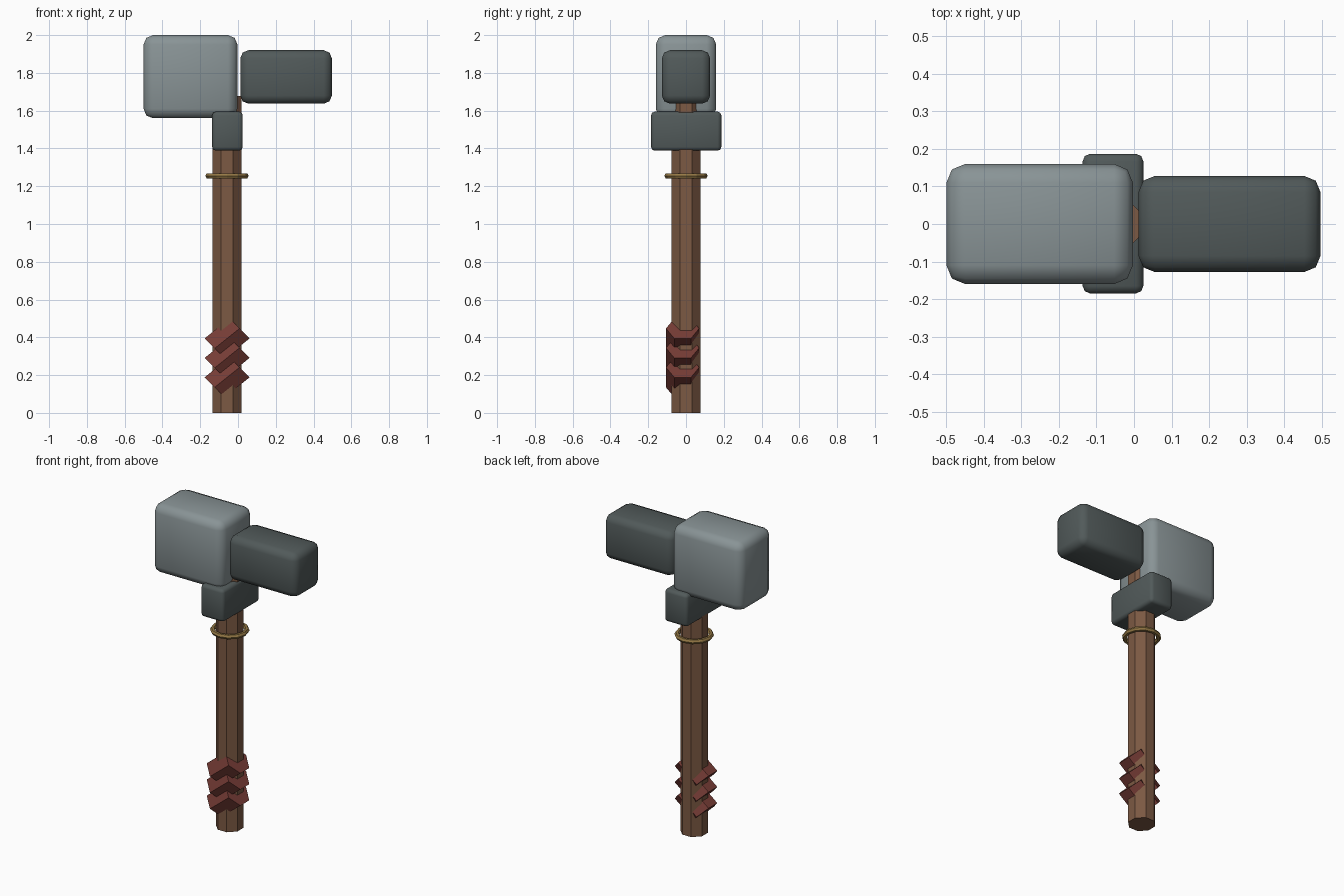
import bpy, bmesh, math
from mathutils import Matrix, Vector

if "Cube" in bpy.data.objects:
    bpy.data.objects.remove(bpy.data.objects["Cube"])

AXIS_X = -0.058  # handle axis


def material(name, rgb):
    m = bpy.data.materials.new(name)
    m.diffuse_color = (*rgb, 1.0)
    m.use_nodes = True
    m.node_tree.nodes["Principled BSDF"].inputs["Base Color"].default_value = m.diffuse_color
    return m


WOOD = material("brown wood", (0.20, 0.10, 0.056))
LIGHT = material("light grey stone", (0.25, 0.295, 0.305))
DARK = material("dark grey stone", (0.083, 0.102, 0.102))
RED = material("red leather", (0.18, 0.045, 0.036))
BRASS = material("brass", (0.30, 0.19, 0.06))


def add_mesh(name, bm, mat):
    bmesh.ops.recalc_face_normals(bm, faces=bm.faces)
    me = bpy.data.meshes.new(name)
    bm.to_mesh(me)
    bm.free()
    me.materials.append(mat)
    ob = bpy.data.objects.new(name, me)
    bpy.context.collection.objects.link(ob)
    return ob


def rounded_block(name, lo, hi, bevel, mat):
    lo, hi = Vector(lo), Vector(hi)
    bm = bmesh.new()
    bmesh.ops.create_cube(bm, size=1.0, matrix=Matrix.Translation((lo + hi) / 2)
                          @ Matrix.Diagonal((*(hi - lo), 1.0)))
    bmesh.ops.bevel(bm, geom=bm.edges[:], offset=bevel, segments=2,
                    profile=0.5, affect='EDGES')
    for f in bm.faces:
        f.smooth = True
    return add_mesh(name, bm, mat)


def prism(name, sides, phase, matrix, mat):
    # unit prism, radius 1, z from -0.5 to 0.5, placed by a matrix
    bm = bmesh.new()
    rings = []
    for z in (-0.5, 0.5):
        angles = [phase + 2 * math.pi * i / sides for i in range(sides)]
        rings.append([bm.verts.new(matrix @ Vector((math.cos(a), math.sin(a), z)))
                      for a in angles])
    low, top = rings
    bm.faces.new(low[::-1])
    bm.faces.new(top)
    for i in range(sides):
        j = (i + 1) % sides
        bm.faces.new((low[i], low[j], top[j], top[i]))
    return add_mesh(name, bm, mat)


# Octagonal handle with flats facing the axes
prism("handle", 8, math.pi / 8,
      Matrix.Translation((AXIS_X, 0, 0.839)) @ Matrix.Diagonal((0.082, 0.082, 1.678, 1)), WOOD)

# Head: large face, narrower rear block, collar
rounded_block("hammer_face", (-0.5, -0.16, 1.56), (-0.003, 0.16, 2.0), 0.05, LIGHT)
rounded_block("rear_block", (0.012, -0.128, 1.637), (0.497, 0.128, 1.92), 0.043, DARK)
rounded_block("collar", (-0.137, -0.185, 1.388), (0.025, 0.187, 1.595), 0.02, DARK)

# Brass ring around the handle
bpy.ops.mesh.primitive_torus_add(major_segments=12, minor_segments=6, major_radius=0.1,
                                 minor_radius=0.015, location=(AXIS_X, 0, 1.255))
ring = bpy.context.object
ring.name = "ring"
ring.data.materials.append(BRASS)

# Three slanted hexagonal grip wraps pushed toward the front
for i in range(3):
    across = Vector((0.053, 0, -0.053)) / math.cos(math.pi / 6)
    along = Vector((0.132, 0, 0.106))
    depth = Vector((0, 0.088, 0))
    m = Matrix((across, depth, along)).transposed().to_4x4()
    m = Matrix.Translation((AXIS_X, -0.018, 0.188 + 0.103 * i)) @ m
    prism("grip_wrap_%d" % (i + 1), 6, math.pi / 2, m, RED)
